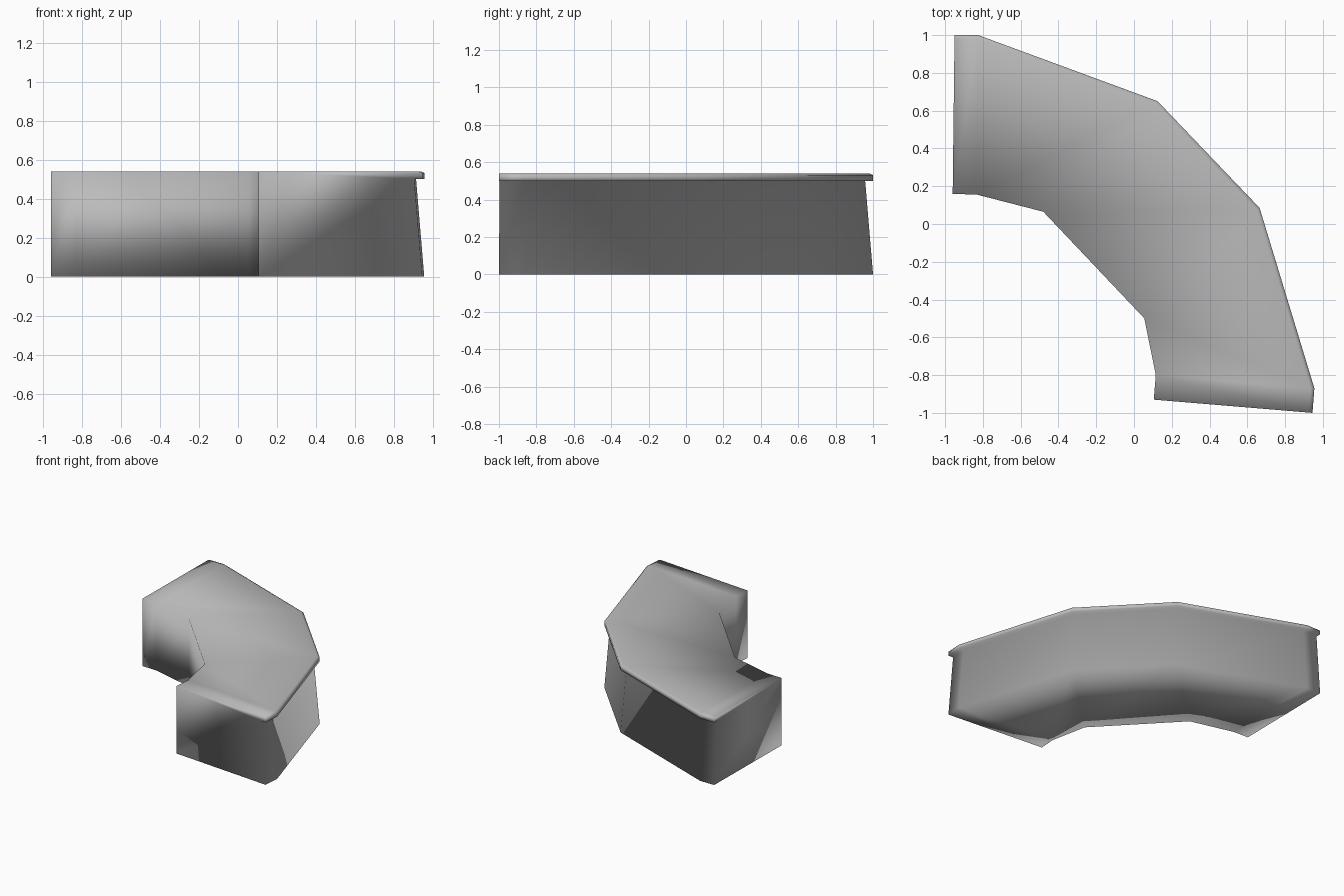
import bpy, bmesh
from mathutils import Vector

if "Cube" in bpy.data.objects:
    bpy.data.objects.remove(bpy.data.objects["Cube"])

# plan of the curved counter: (inner point, outer point) at each section
sections = [
    ((-0.96, 0.16), (-0.95, 1.0)),
    ((-0.83, 0.155), (-0.825, 1.0)),
    ((-0.48, 0.065), (0.125, 0.65)),
    ((0.055, -0.50), (0.665, 0.085)),
    ((0.115, -0.80), (0.955, -0.87)),
    ((0.105, -0.93), (0.945, -1.0)),
]
HEIGHT, LIP_Z, RECESS = 0.54, 0.50, 0.042

grey = bpy.data.materials.new("light_grey")
grey.diffuse_color = (0.5, 0.5, 0.5, 1)
grey.use_nodes = True
grey.node_tree.nodes["Principled BSDF"].inputs["Base Color"].default_value = grey.diffuse_color


def profile(inner, outer):
    # closed cross-section: inner wall, top, lip, recessed sloping outer wall
    i, o = Vector(inner), Vector(outer)
    d = (o - i).normalized()
    pts = [(i, 0), (i, HEIGHT), (o - d * 0.02, HEIGHT), (o, HEIGHT - 0.008),
           (o, LIP_Z), (o - d * RECESS, LIP_Z), (o, 0)]
    return [(p.x, p.y, z) for p, z in pts]


bm = bmesh.new()
rings = [[bm.verts.new(c) for c in profile(*s)] for s in sections]
n = len(rings[0])
for a, b in zip(rings, rings[1:]):
    for k in range(n):
        m = (k + 1) % n
        bm.faces.new((a[k], a[m], b[m], b[k]))
# end caps
bm.faces.new(rings[0])
bm.faces.new(rings[-1][::-1])
bmesh.ops.recalc_face_normals(bm, faces=bm.faces)
for f in bm.faces:
    f.smooth = True

mesh = bpy.data.meshes.new("curved_counter")
bm.to_mesh(mesh)
bm.free()
mesh.materials.append(grey)
counter = bpy.data.objects.new("curved_counter", mesh)
bpy.context.collection.objects.link(counter)
